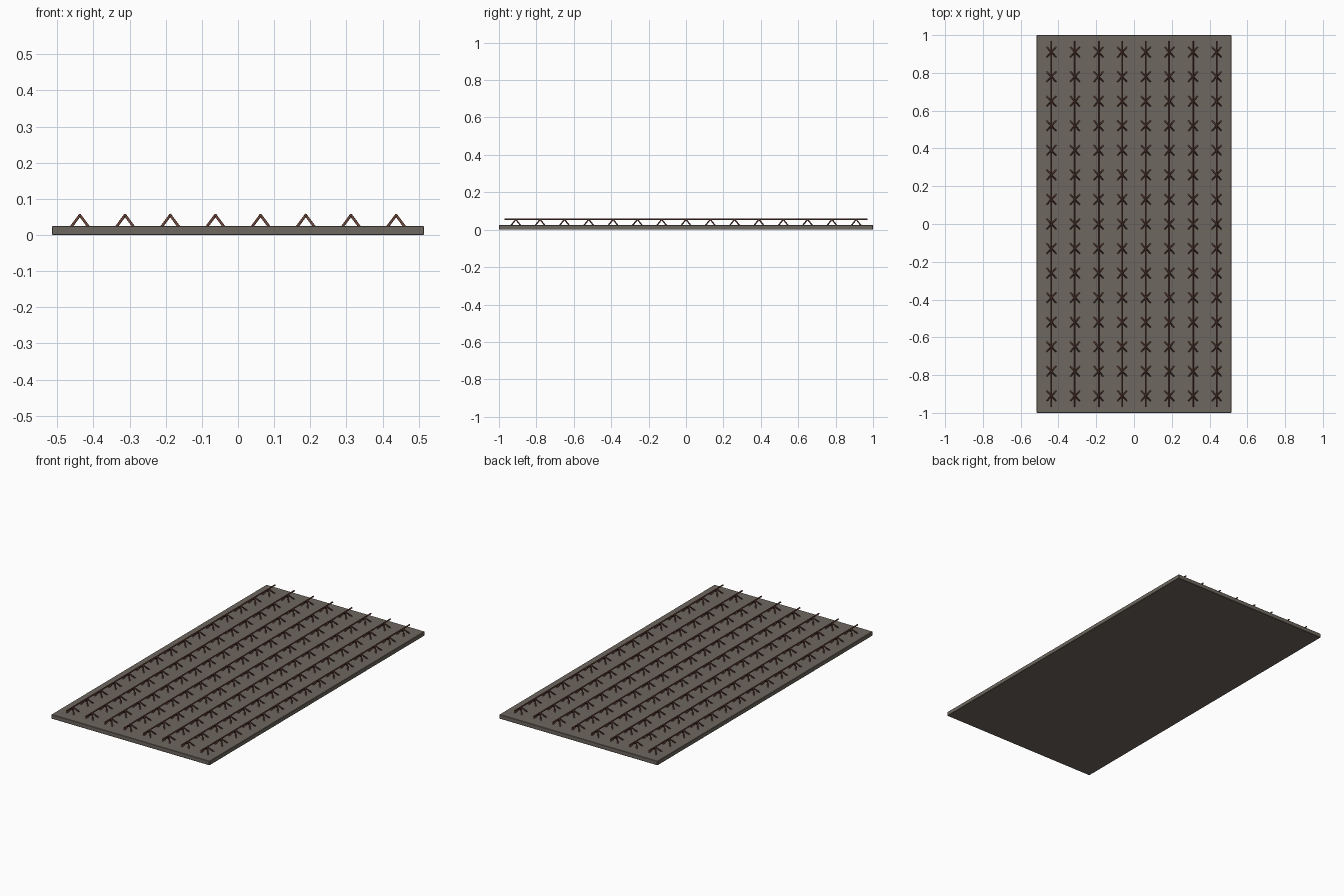
import bpy, bmesh
from mathutils import Vector, Matrix

if "Cube" in bpy.data.objects:
    bpy.data.objects.remove(bpy.data.objects["Cube"])

ROWS, COLS = 8, 15
ROW_X = [-0.4375 + 0.125 * i for i in range(ROWS)]
NODE_Y = [-0.91 + 0.13 * j for j in range(COLS)]
APEX_Z = 0.055


def material(name, rgb):
    m = bpy.data.materials.new(name)
    m.diffuse_color = (*rgb, 1)
    m.use_nodes = True
    m.node_tree.nodes["Principled BSDF"].inputs["Base Color"].default_value = m.diffuse_color
    return m


def bar(bm, a, b, r, sides=8):
    a, b = Vector(a), Vector(b)
    d = b - a
    rot = d.to_track_quat('Z', 'Y').to_matrix().to_4x4()
    bmesh.ops.create_cone(bm, cap_ends=True, segments=sides, radius1=r, radius2=r,
                          depth=d.length, matrix=Matrix.Translation((a + b) / 2) @ rot)


def finish(bm, name, mat):
    me = bpy.data.meshes.new(name)
    bm.to_mesh(me)
    bm.free()
    ob = bpy.data.objects.new(name, me)
    bpy.context.collection.objects.link(ob)
    me.materials.append(mat)
    return ob


def smooth(ob):
    bpy.ops.object.select_all(action='DESELECT')
    ob.select_set(True)
    bpy.context.view_layer.objects.active = ob
    bpy.ops.object.shade_smooth_by_angle(angle=0.9)


concrete = material("concrete", (0.155, 0.135, 0.113))
rust = material("rusty_steel", (0.15, 0.06, 0.042))

# flat slab with a fine chamfer
bm = bmesh.new()
bmesh.ops.create_cube(bm, size=1, matrix=Matrix.Translation((0, 0, 0.0125))
                      @ Matrix.Diagonal((1.03, 2.0, 0.025, 1)))
slab = finish(bm, "slab", concrete)
bev = slab.modifiers.new("chamfer", 'BEVEL')
bev.width = 0.002
bev.segments = 1

# each row: a long top rod carried by four-legged spacers
for i, x in enumerate(ROW_X):
    bm = bmesh.new()
    bar(bm, (x, -0.97, APEX_Z), (x, 0.97, APEX_Z), 0.004)
    smooth(finish(bm, f"top_rod_{i + 1}", rust))

    bm = bmesh.new()
    for y in NODE_Y:
        for sx in (-1, 1):
            for sy in (-1, 1):
                bar(bm, (x + sx * 0.026, y + sy * 0.028, 0.02), (x, y, APEX_Z), 0.0037)
    smooth(finish(bm, f"spacer_legs_{i + 1}", rust))
